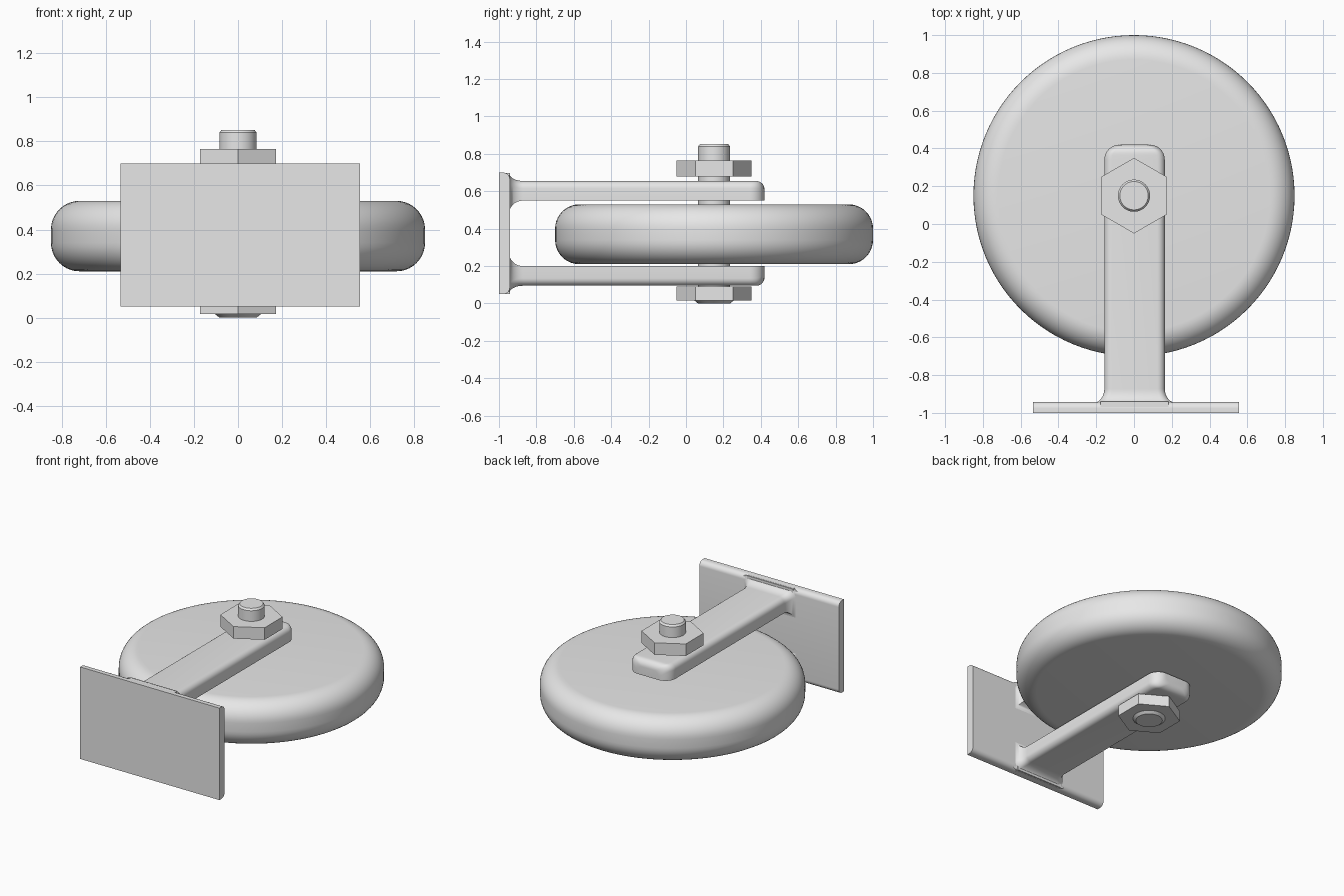
import bpy, bmesh, math

if "Cube" in bpy.data.objects:
    bpy.data.objects.remove(bpy.data.objects["Cube"])

grey = bpy.data.materials.new("plain grey")
grey.diffuse_color = (0.8, 0.8, 0.8, 1)
grey.use_nodes = True
grey.node_tree.nodes["Principled BSDF"].inputs["Base Color"].default_value = grey.diffuse_color
CY = 0.15      # axle position in y
MID = 0.375    # mirror plane height of the fork


def finish(name, bm, angle=40):
    bmesh.ops.recalc_face_normals(bm, faces=bm.faces)
    me = bpy.data.meshes.new(name)
    bm.to_mesh(me)
    bm.free()
    me.materials.append(grey)
    ob = bpy.data.objects.new(name, me)
    bpy.context.collection.objects.link(ob)
    bpy.ops.object.select_all(action='DESELECT')
    ob.select_set(True)
    bpy.context.view_layer.objects.active = ob
    bpy.ops.object.shade_smooth_by_angle(angle=math.radians(angle))
    return ob


def loft(name, rings, angle=40):
    bm = bmesh.new()
    vs = [[bm.verts.new(p) for p in ring] for ring in rings]
    n = len(vs[0])
    for a, b in zip(vs, vs[1:]):
        for i in range(n):
            bm.faces.new((a[i], a[(i + 1) % n], b[(i + 1) % n], b[i]))
    bm.faces.new(vs[0])
    bm.faces.new(vs[-1])
    return finish(name, bm, angle)


def turned(name, profile, sides, angle=40):
    """Stack of (radius, z) rings around the axle; first corner points along +y."""
    return loft(name, [[(r * math.sin(2 * math.pi * i / sides),
                         CY + r * math.cos(2 * math.pi * i / sides), z)
                        for i in range(sides)] for r, z in profile], angle)


# Wheel with rounded tread corners
R, r, z0, z1 = 0.85, 0.13, 0.21, 0.53
quarter = [math.radians(90 * k / 10) for k in range(11)]
profile = [(R - r + r * math.sin(a), z0 + r - r * math.cos(a)) for a in quarter]
profile += [(R - r + r * math.cos(a), z1 - r + r * math.sin(a)) for a in quarter]
turned("wheel", profile, 112)

# Axle bolt, hexagonal head and nut
turned("axle_bolt", [(0.085, 0.05), (0.085, 0.84), (0.075, 0.853)], 48, 30)
turned("bolt_head", [(0.2, 0.015), (0.2, 0.09)], 6, 30)
turned("bolt_head_boss", [(0.085, 0.0), (0.105, 0.016)], 48, 30)
turned("nut", [(0.2, 0.68), (0.2, 0.765)], 6, 30)


# Fork arms: rounded outer edges, flared foot at the plate, rounded tip
def arm(name, side):
    stations = []   # y, half width, inner height, outer height
    f = 0.075
    for a in quarter:
        d = f * (1 - math.sin(a))
        stations.append((-0.947 + f * (1 - math.cos(a)), 0.16 + d * 0.8,
                         0.55 - d, 0.655 + d * 0.6))
    c, e, tip = 0.08, 0.045, 0.42
    for b in quarter:
        y = tip - c + c * math.sin(b)
        drop = e - math.sqrt(max(0, e * e - max(0, y - tip + e) ** 2))
        stations.append((y, 0.16 - c * (1 - math.cos(b)), 0.55, 0.655 - drop))
    rings = []
    k = 0.04
    for y, w, zi, zo in stations:
        sec = [(-w, zi), (w, zi)]
        for j in range(7):
            a = math.radians(15 * j)
            sec.append((w - k + k * math.cos(a), zo - k + k * math.sin(a)))
        for j in range(7):
            a = math.radians(90 + 15 * j)
            sec.append((-w + k + k * math.cos(a), zo - k + k * math.sin(a)))
        rings.append([(x + 0.003, y, MID + side * (z - MID)) for x, z in sec])
    return loft(name, rings, 50)


arm("upper_fork_arm", 1)
arm("lower_fork_arm", -1)

# Mounting plate with rounded long rear edges
h, k, back = 0.325, 0.035, -0.942
sec = [(-1.0, MID - h), (-1.0, MID + h)]
for j in range(9):
    a = math.radians(90 - 11.25 * j)
    sec.append((back - k + k * math.cos(a), MID + h - k + k * math.sin(a)))
for j in range(9):
    a = math.radians(-11.25 * j)
    sec.append((back - k + k * math.cos(a), MID - h + k + k * math.sin(a)))
loft("mounting_plate", [[(x, y, z) for y, z in sec] for x in (-0.535, 0.555)])

# Webs that carry the plate's full thickness out over each arm foot
for name, z in (("upper_foot_web", 0.672), ("lower_foot_web", 0.078)):
    bm = bmesh.new()
    bmesh.ops.create_cube(bm, size=1)
    for v in bm.verts:
        v.co = (0.003 + v.co.x * 0.36, -0.965 + v.co.y * 0.05, z + v.co.z * 0.054)
    finish(name, bm)
